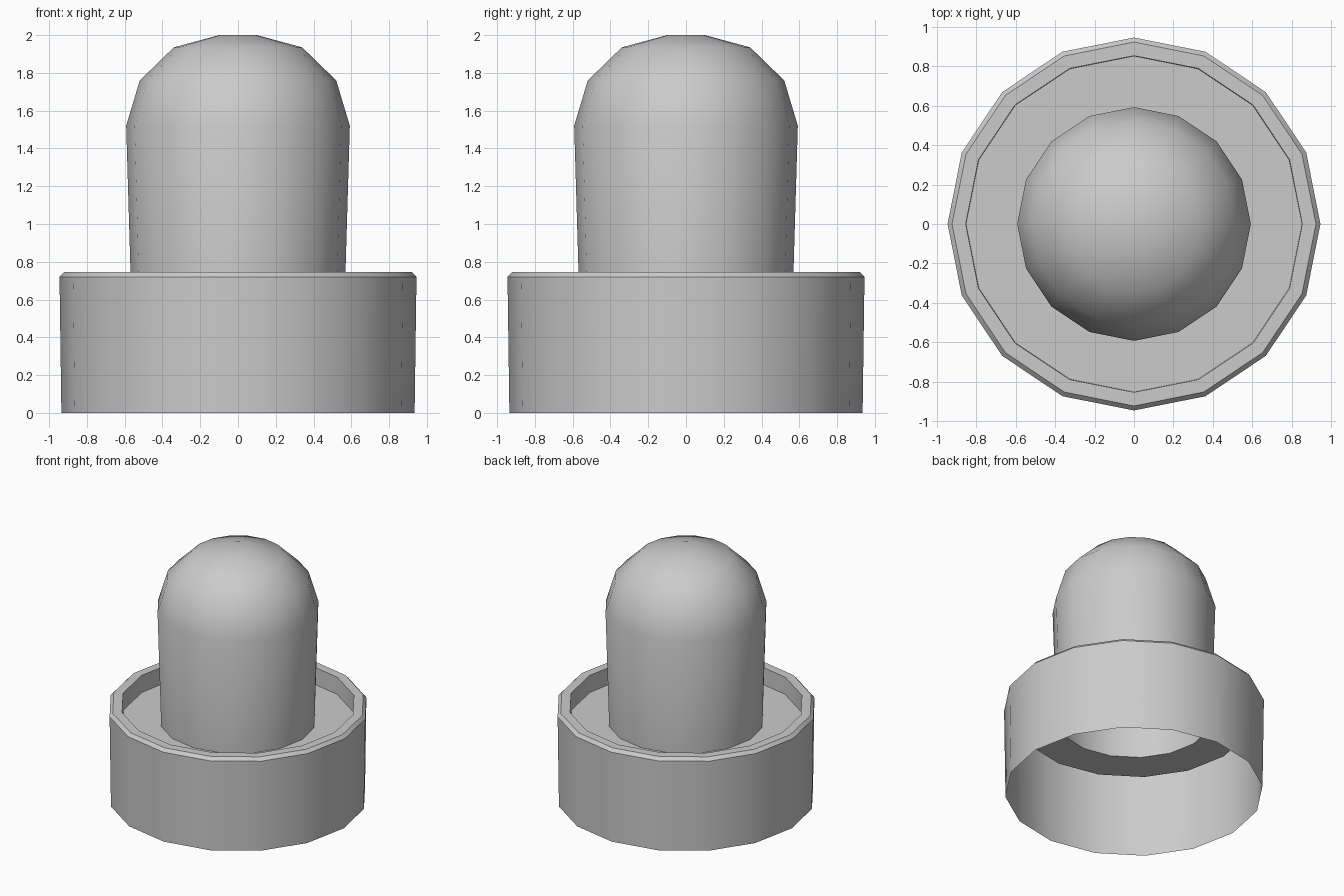
import bpy, bmesh, math

if "Cube" in bpy.data.objects:
    bpy.data.objects.remove(bpy.data.objects["Cube"])

SIDES = 16


def lathe(name, profile, cap_top=False):
    """Revolve an (r, z) profile about the z axis as an open shell."""
    bm = bmesh.new()
    rings = []
    for r, z in profile:
        rings.append([bm.verts.new((r * math.cos(2 * math.pi * i / SIDES),
                                    r * math.sin(2 * math.pi * i / SIDES), z))
                      for i in range(SIDES)])
    for a, b in zip(rings, rings[1:]):
        for i in range(SIDES):
            j = (i + 1) % SIDES
            bm.faces.new((a[i], a[j], b[j], b[i]))
    if cap_top:
        bm.faces.new(rings[-1])
    mesh = bpy.data.meshes.new(name)
    bm.to_mesh(mesh)
    bm.free()
    obj = bpy.data.objects.new(name, mesh)
    bpy.context.collection.objects.link(obj)
    bpy.ops.object.select_all(action='DESELECT')
    obj.select_set(True)
    bpy.context.view_layer.objects.active = obj
    bpy.ops.object.shade_smooth_by_angle(angle=math.radians(40))
    return obj


# Base collar: outer wall, bevelled rim, inner wall and recessed floor
lathe("base_collar", [(0.935, 0), (0.945, 0.72), (0.922, 0.745),
                      (0.853, 0.745), (0.85, 0.61), (0.565, 0.61)])

# Hollow rounded dome rising from the floor
lathe("dome", [(0.565, 0.61), (0.592, 1.52), (0.52, 1.76),
               (0.34, 1.935), (0.1, 2.0)], cap_top=True)
